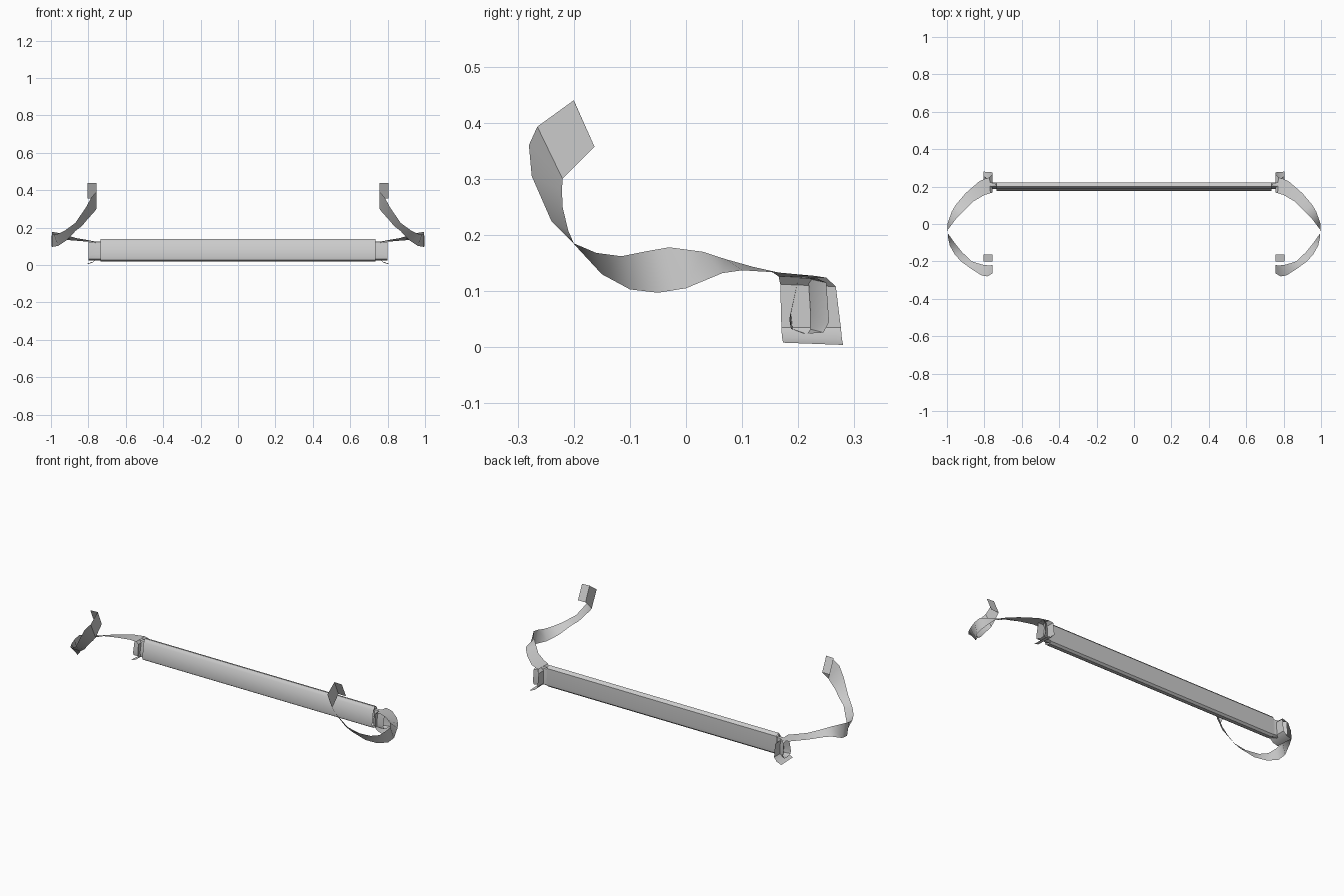
import bpy, bmesh
from math import radians


def make_object(name, rows, closed=False):
    """Skin a list of equal-length point rows into a smooth sheet."""
    bm = bmesh.new()
    grid = [[bm.verts.new(p) for p in row] for row in rows]
    n = len(rows[0])
    for a, b in zip(grid, grid[1:]):
        for i in range(n if closed else n - 1):
            j = (i + 1) % n
            bm.faces.new((a[i], a[j], b[j], b[i]))
    bmesh.ops.recalc_face_normals(bm, faces=bm.faces)
    mesh = bpy.data.meshes.new(name)
    bm.to_mesh(mesh)
    bm.free()
    ob = bpy.data.objects.new(name, mesh)
    bpy.context.collection.objects.link(ob)
    bpy.ops.object.select_all(action='DESELECT')
    ob.select_set(True)
    bpy.context.view_layer.objects.active = ob
    bpy.ops.object.shade_smooth_by_angle(angle=radians(40))
    return ob


# Long folded bar: rolled profile with its free edge tucked inside the top
bar_profile = [(.203, .075), (.205, .122), (.198, .132), (.188, .122), (.176, .045),
               (.178, .028), (.19, .02), (.21, .02), (.221, .03), (.223, .05),
               (.221, .128), (.212, .138), (.2, .14), (.192, .13)]
make_object("folded_bar", [[(x, y, z) for y, z in bar_profile] for x in (-.735, 0, .735)])

# Twisted strap: both edges, from the flared lower tab to the curled upper tip
edge_a = [(.805, .173, .008), (.775, .171, .018), (.757, .17, .035), (.757, .168, .112),
          (.768, .165, .126), (.80, .155, .133), (.86, .12, .143), (.91, .07, .157),
          (.95, .03, .17), (.995, -.03, .178), (.995, -.07, .171), (.985, -.115, .162),
          (.96, -.16, .168), (.925, -.2, .185), (.87, -.24, .225), (.815, -.275, .305),
          (.785, -.28, .36), (.757, -.265, .393), (.757, -.2, .44), (.805, -.2, .438)]
edge_b = [(.805, .28, .004), (.775, .278, .014), (.757, .276, .035), (.757, .267, .108),
          (.772, .25, .124), (.825, .23, .127), (.90, .165, .133), (.955, .1, .137),
          (.975, .065, .132), (.998, 0, .105), (.995, -.05, .097), (.96, -.1, .103),
          (.92, -.15, .13), (.867, -.2, .184), (.835, -.21, .208), (.80, -.22, .25),
          (.772, -.221, .28), (.757, -.22, .30), (.757, -.163, .357), (.805, -.163, .357)]

# Loop at each end of the bar, flaring through the strap
inner_loop = [(.2, .122), (.187, .06), (.19, .032), (.21, .024),
              (.222, .032), (.222, .06), (.218, .122), (.21, .126)]
outer_loop = [(.2, .122), (.184, .05), (.187, .033), (.215, .024),
              (.245, .026), (.255, .045), (.25, .115), (.235, .122)]

for side, s in (("left", -1), ("right", 1)):
    make_object(side + "_strap",
                [[(s * a[0], *a[1:]), (s * b[0], *b[1:])] for a, b in zip(edge_a, edge_b)])
    make_object(side + "_end_loop",
                [[(s * .735, y, z) for y, z in inner_loop],
                 [(s * .76, y, z) for y, z in inner_loop],
                 [(s * .80, y, z) for y, z in outer_loop]], closed=True)
